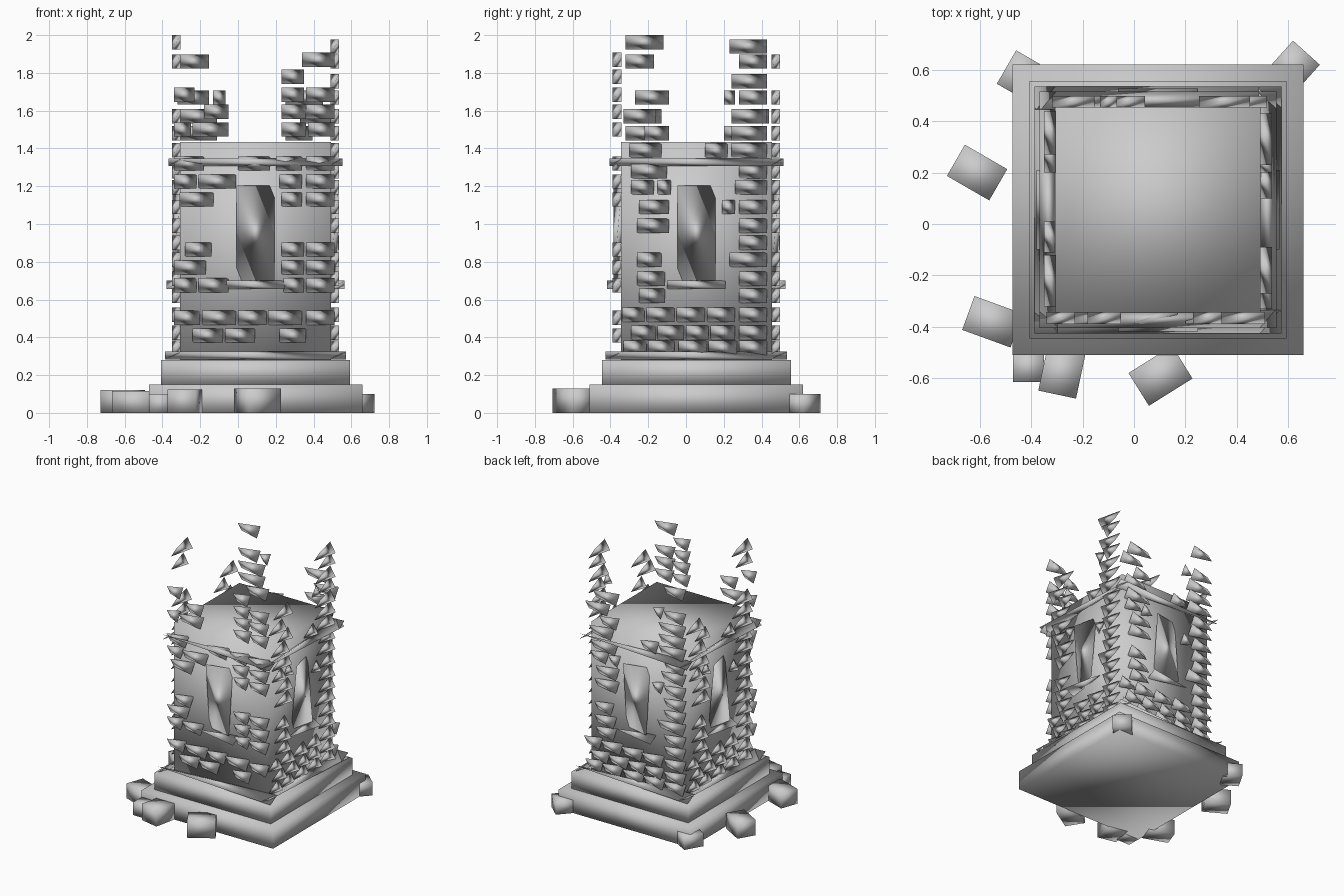
import bpy, bmesh
from math import radians
from mathutils import Matrix, Vector

CX, CY, HALF = 0.093, 0.055, 0.40   # tower centre and wall half width


def finish(bm, name):
    bmesh.ops.recalc_face_normals(bm, faces=bm.faces[:])
    for f in bm.faces:
        f.smooth = True
    me = bpy.data.meshes.new(name)
    bm.to_mesh(me)
    bm.free()
    ob = bpy.data.objects.new(name, me)
    bpy.context.collection.objects.link(ob)
    return ob


def box(name, x, y, z0, z1, sx, sy, angle=0):
    bm = bmesh.new()
    m = (Matrix.Translation((x, y, (z0 + z1) / 2)) @ Matrix.Rotation(radians(angle), 4, 'Z')
         @ Matrix.Diagonal((sx, sy, z1 - z0, 1)))
    bmesh.ops.create_cube(bm, size=1, matrix=m)
    return finish(bm, name)


def wedge(bm, side, u0, u1, d0, d1, z0, z1):
    """Four-cornered chip on a wall: u runs right, d runs outward."""
    rot = Matrix.Rotation(radians(90 * side), 4, 'Z')
    pts = [(u0, d1, z1), (u1, d1, z0), (u1, d0, z1), (u0, d0, z0)]
    vs = [bm.verts.new(rot @ Vector((u, -HALF - d, z)) + Vector((CX, CY, 0))) for u, d, z in pts]
    for a, b, c in ((0, 1, 2), (0, 1, 3), (0, 2, 3), (1, 2, 3)):
        bm.faces.new((vs[a], vs[b], vs[c]))


# Stepped base and solid tower core
box("base_step_lower", CX, CY, 0, 0.15, 1.13, 1.13)
box("base_step_upper", CX, CY, 0.15, 0.28, 1.0, 1.0)
box("tower_core", CX, CY, 0.28, 1.435, 2 * HALF, 2 * HALF)

# Brick courses: height -> list of (start, end) along the wall, in wall coordinates
FRONT = [
    (.41, [(-.24, -.08), (-.07, .09), (.22, .36)]),
    (.503, [(-.34, -.20), (-.19, -.01), (0, .15), (.16, .34), (.36, .51)]),
    (.675, [(-.34, -.22), (-.21, -.05), (.24, .35), (.36, .51)]),
    (.77, [(-.34, -.17), (.23, .35), (.36, .51)]),
    (.865, [(-.28, -.14), (.23, .35), (.36, .51)]),
    (1.13, [(-.31, -.13), (.23, .34), (.36, .51)]),
    (1.225, [(-.34, -.22), (-.21, -.01), (.22, .34), (.36, .51)]),
    (1.32, [(-.34, -.18), (0, .17), (.2, .34), (.36, .51)]),
    (1.50, [(-.34, -.25), (-.24, -.05), (.23, .36), (.37, .51)]),
    (1.595, [(-.18, -.05), (.23, .36), (.36, .51)]),
    (1.685, [(-.34, -.23), (.23, .35), (.36, .51)]),
    (1.78, [(.23, .35)]),
    (1.87, [(.34, .51)]),
]
SIDE = [
    (.345, [(-.33, -.21), (-.2, -.06), (-.04, .11), (.12, .27), (.28, .43)]),
    (.425, [(-.29, -.16), (-.15, -.01), (0, .12), (.13, .26), (.28, .43)]),
    (.52, [(-.34, -.22), (-.21, -.06), (-.05, .10), (.11, .26), (.28, .43)]),
    (.62, [(-.25, -.11), (.28, .43)]),
    (.71, [(-.26, -.11), (.28, .43)]),
    (.81, [(-.26, -.13), (.23, .43)]),
    (.90, [(.28, .43)]),
    (.99, [(-.26, -.09), (.28, .43)]),
    (1.09, [(-.25, -.09), (.19, .26), (.28, .43)]),
    (1.195, [(-.29, -.17), (-.15, -.08), (.26, .43)]),
    (1.28, [(-.29, -.1), (.28, .43)]),
    (1.39, [(-.3, -.13), (.1, .22), (.24, .43)]),
    (1.48, [(-.22, -.09), (.24, .43)]),
    (1.57, [(-.33, -.16), (.24, .43)]),
    (1.67, [(-.27, -.09), (.2, .26), (.28, .43)]),
    (1.755, [(.24, .43)]),
    (1.86, [(.28, .43)]),
    (1.94, [(.23, .43)]),
]
# wall: rows, origin, stretch, highest course, courses left out
WALLS = [("front", FRONT, CX, 1.0, 1.9, ()),
         ("right", SIDE, CY, 1.0, 2.0, ()),
         ("back", SIDE, CY, 1.1, 1.9, (1.755,)),
         ("left", SIDE, CY, 1.0, 2.0, (1.755, 1.67))]

for k, (side, rows, origin, stretch, top, skip) in enumerate(WALLS):
    # Bricks of one wall
    bm = bmesh.new()
    for z, spans in rows:
        if z > top or z in skip:
            continue
        if side == "left" and z > 1.9:
            z = 1.962
        for a, b in spans:
            wedge(bm, k, (a - origin) * stretch, (b - origin) * stretch, -.003, .043, z - .038, z + .038)
    finish(bm, side + "_bricks")
    # Window panel and its sill
    bm = bmesh.new()
    wedge(bm, k, -.10, .10, -.006, .04, .70, 1.205)
    finish(bm, side + "_window")
    bm = bmesh.new()
    wedge(bm, k, -.155, .155, -.005, .072, .655, .70)
    finish(bm, side + "_sill")
    # Ledges at the foot and near the top
    bm = bmesh.new()
    wedge(bm, k, -.48, .48, -.01, .08, .283, .325)
    wedge(bm, k, -.46, .46, -.01, .06, 1.307, 1.348)
    finish(bm, side + "_ledges")

# Fallen stones around the base: x, y, length, width, height, turn
STONES = [(-.61, .20, .19, .14, .12, -30), (-.55, -.38, .20, .14, .115, -20),
          (-.41, -.555, .12, .12, .10, 0), (-.28, -.575, .15, .18, .125, -12),
          (.103, -.59, .20, .15, .13, 32), (.62, .61, .15, .14, .10, 48),
          (-.435, .575, .14, .15, .10, -30)]
for i, (x, y, sx, sy, h, a) in enumerate(STONES):
    box(f"fallen_stone_{i + 1}", x, y, 0, h, sx, sy, a)
